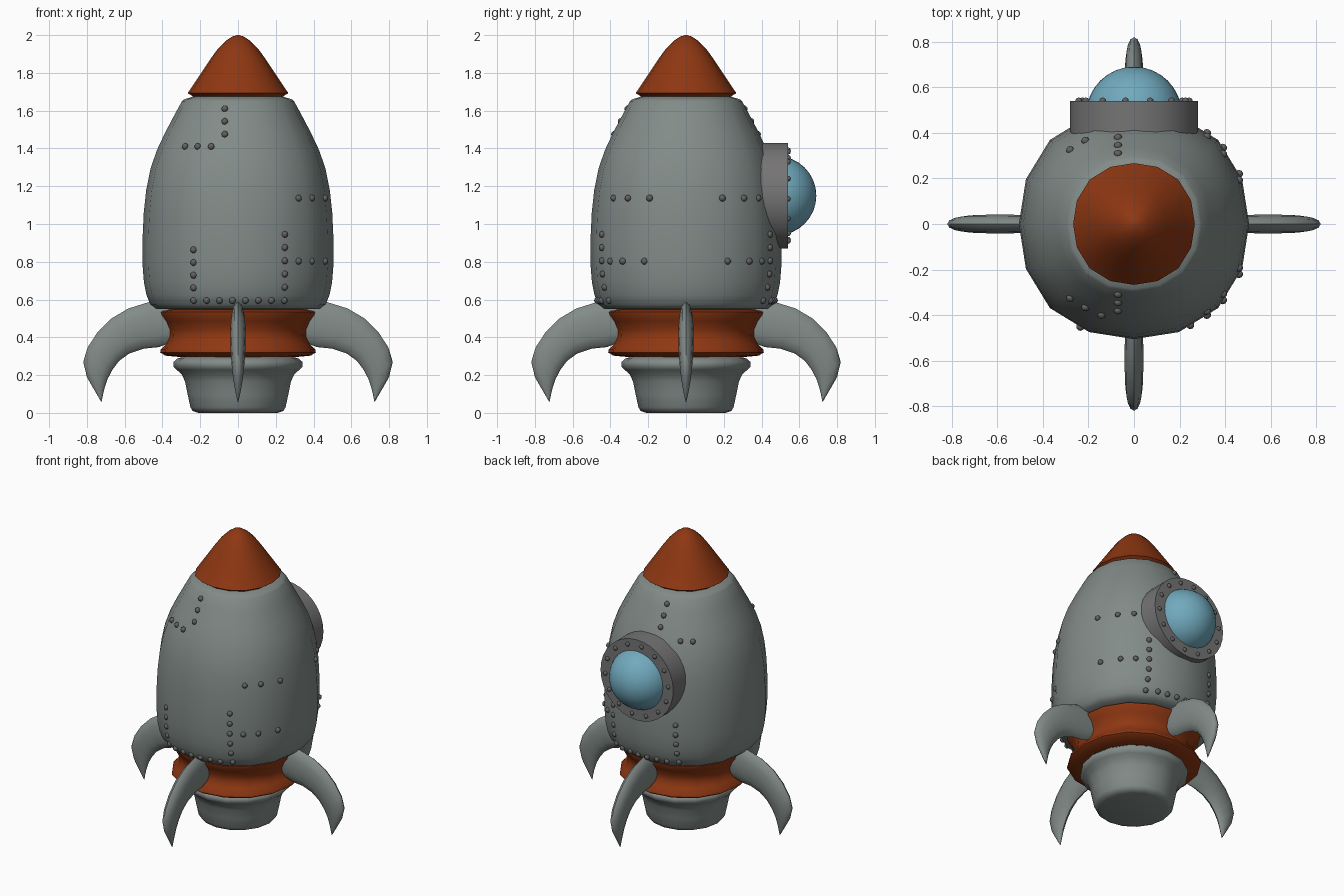
import bpy, bmesh, math
from mathutils import Vector, Matrix
from mathutils.bvhtree import BVHTree

if "Cube" in bpy.data.objects:
    bpy.data.objects.remove(bpy.data.objects["Cube"])


def material(name, rgb):
    m = bpy.data.materials.new(name)
    m.diffuse_color = (*rgb, 1)
    m.use_nodes = True
    m.node_tree.nodes["Principled BSDF"].inputs["Base Color"].default_value = m.diffuse_color
    return m


ORANGE = material("orange_paint", (0.27, 0.038, 0.006))
BLUE = material("blue_glass", (0.165, 0.40, 0.51))
STEEL = material("steel", (0.225, 0.26, 0.25))
IRON = material("iron", (0.18, 0.175, 0.175))
DARK = material("dark_rivet", (0.12, 0.12, 0.12))


def finish(name, bm, mat, angle=40):
    bmesh.ops.recalc_face_normals(bm, faces=bm.faces)
    me = bpy.data.meshes.new(name)
    bm.to_mesh(me)
    bm.free()
    ob = bpy.data.objects.new(name, me)
    bpy.context.collection.objects.link(ob)
    me.materials.append(mat)
    bpy.ops.object.select_all(action='DESELECT')
    ob.select_set(True)
    bpy.context.view_layer.objects.active = ob
    bpy.ops.object.shade_smooth_by_angle(angle=math.radians(angle))
    return ob


def skin(rings):
    """Bridge equal-sized rings of points and cap both ends."""
    bm = bmesh.new()
    loops = [[bm.verts.new(p) for p in r] for r in rings]
    n = len(loops[0])
    for a, b in zip(loops, loops[1:]):
        for i in range(n):
            bm.faces.new((a[i], a[(i + 1) % n], b[(i + 1) % n], b[i]))
    bm.faces.new(loops[0])
    bm.faces.new(loops[-1])
    return bm


def lathe(profile, n=16, bulge=0.0):
    """Spin an (r, z) profile; bulge widens it slightly on the diagonals."""
    rings = []
    for r, z in profile:
        ring = []
        for i in range(n):
            a = i * math.tau / n
            k = r * (1 + bulge * (1 - math.cos(4 * a)) / 2)
            ring.append((k * math.cos(a), k * math.sin(a), z))
        rings.append(ring)
    return skin(rings)


# Hull, keeping a search tree for placing rivets
hull = lathe([(.34, .548), (.435, .55), (.465, .575), (.485, .625), (.498, .69), (.505, .78),
              (.505, .93), (.499, 1.06), (.486, 1.18), (.464, 1.29), (.43, 1.39),
              (.385, 1.485), (.335, 1.58), (.297, 1.65), (.285, 1.66), (.23, 1.677)], bulge=.033)
tree = BVHTree.FromBMesh(hull)
finish("hull", hull, STEEL, 50)

# Nose cone
nose = lathe([(.235, 1.67), (.245, 1.68), (.267, 1.693), (.258, 1.705), (.225, 1.755),
              (.185, 1.815), (.145, 1.875), (.105, 1.93), (.065, 1.97), (.03, 1.993), (.004, 2)],
             bulge=.03)
finish("nose_cone", nose, ORANGE)

# Concave collar under the hull
collar = lathe([(.34, .55), (.385, .543), (.412, .535), (.41, .52), (.385, .485), (.365, .44),
                (.363, .405), (.38, .365), (.41, .335), (.412, .32), (.385, .303), (.30, .295)],
               bulge=.03)
finish("collar", collar, ORANGE)

# Engine nozzle
nozzle = lathe([(.29, .298), (.322, .287), (.341, .27), (.341, .245), (.325, .228), (.298, .205),
                (.28, .165), (.267, .1), (.252, .03), (.24, .01), (.21, 0)])
finish("nozzle", nozzle, STEEL, 60)

# Four curved fins: outer (r, z) and inner (r, z) edge with half thickness
STATIONS = [(.36, .59, .36, .37, .034), (.47, .587, .42, .348, .038),
            (.58, .553, .50, .34, .041), (.67, .50, .575, .315, .041),
            (.745, .425, .63, .275, .040), (.797, .345, .667, .225, .036),
            (.819, .27, .69, .18, .031), (.80, .19, .705, .135, .023),
            (.76, .12, .715, .095, .013), (.725, .06, .722, .058, .002)]
for k, name in enumerate(("right", "back", "left", "front")):
    rings = []
    for ro, zo, ri, zi, t in STATIONS:
        ring = []
        for i in range(12):
            a = i * math.tau / 12
            c = math.cos(a)
            ring.append(((ro + ri) / 2 + (ro - ri) / 2 * c, t * math.sin(a),
                         (zo + zi) / 2 + (zo - zi) / 2 * c))
        rings.append(ring)
    fin = skin(rings)
    fin.transform(Matrix.Rotation(k * math.pi / 2, 4, 'Z'))
    finish(name + "_fin", fin, STEEL, 60)

# Porthole frame on the back side: a lathed tube turned to face +y
TO_BACK = Matrix.Translation((0, 0, 1.15)) @ Matrix.Rotation(-math.pi / 2, 4, 'X')
frame = lathe([(.195, .36), (.28, .36), (.28, .54), (.195, .54), (.195, .48)], 32)
frame.transform(TO_BACK)
finish("porthole_frame", frame, IRON, 30)

# Domed glass
glass = bmesh.new()
bmesh.ops.create_uvsphere(glass, u_segments=32, v_segments=16, radius=.21)
glass.transform(Matrix.Translation((0, .48, 1.15)) @ Matrix.Rotation(-math.pi / 2, 4, 'X'))
finish("porthole_glass", glass, BLUE)


def rivets(name, points, radius):
    bm = bmesh.new()
    for p in points:
        bmesh.ops.create_uvsphere(bm, u_segments=10, v_segments=6, radius=radius,
                                  matrix=Matrix.Translation(p))
    finish(name, bm, DARK, 60)


# Hull rivet lines as (x, z), mirrored front to back
spots = [(-.07, z) for z in (1.61, 1.543, 1.475)]
spots += [(x, 1.41) for x in (-.28, -.213, -.142)]
spots += [(-.235, .595 + i * .067) for i in range(1, 5)]
spots += [(-.235 + i * .0686, .595) for i in range(8)]
spots += [(.247, .595 + i * .07) for i in range(1, 6)]
spots += [(x, .803) for x in (.32, .39, .46)]
spots += [(x, 1.137) for x in (.32, .39, .46)]
points = []
for x, z in spots:
    for s in (-1, 1):
        if s > 0 and math.hypot(x, z - 1.15) < .3:  # covered by the porthole
            continue
        hit = tree.ray_cast(Vector((x, 2 * s, z)), Vector((0, -s, 0)))[0]
        if hit:
            points.append(hit)
rivets("hull_rivets", points, .018)

# Rivets round the porthole frame
angles = [i * math.tau / 14 - .07 for i in range(14)]
rivets("porthole_rivets",
       [Vector((.243 * math.cos(a), .54, 1.15 + .243 * math.sin(a))) for a in angles], .015)
